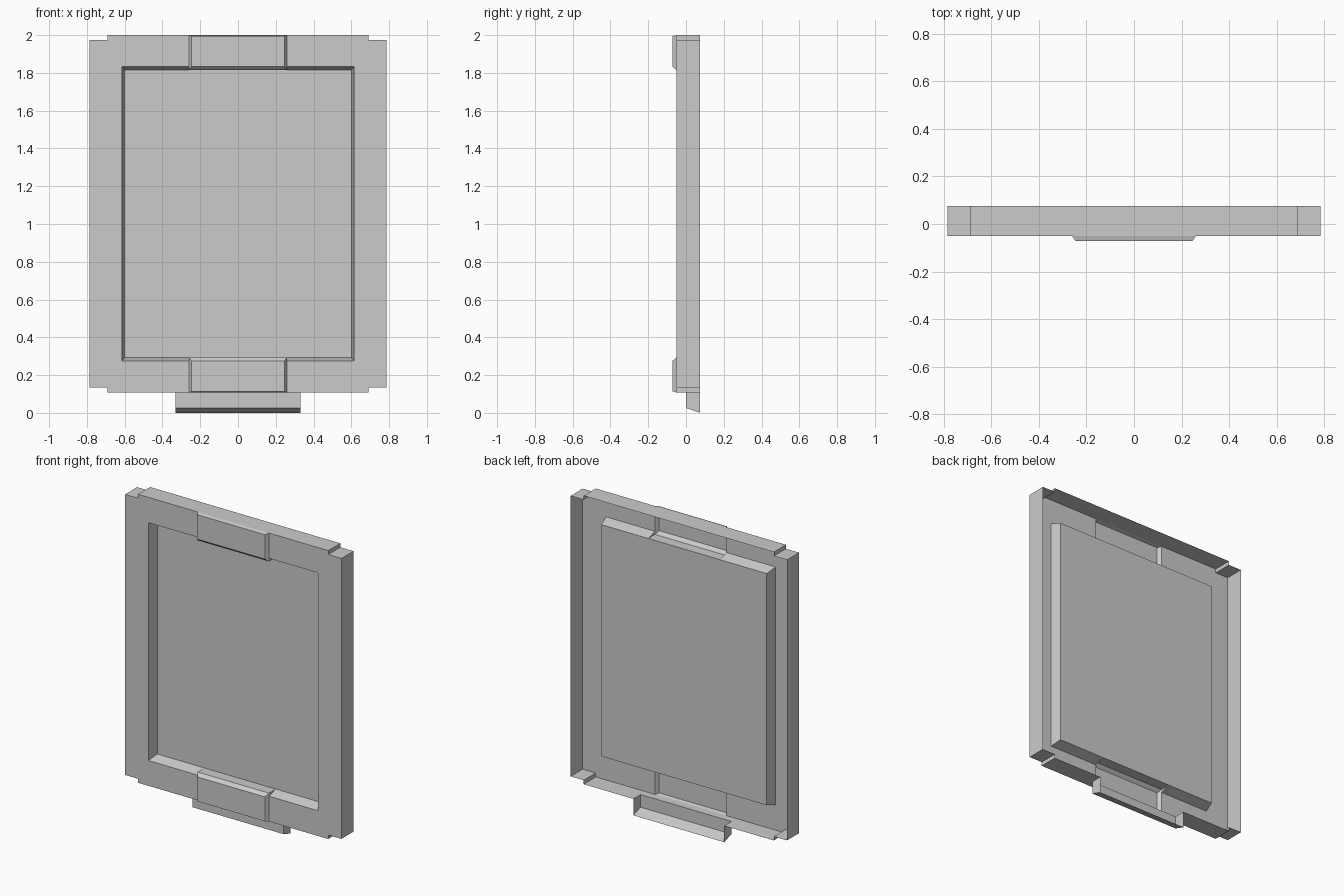
import bpy
import bmesh
from mathutils import Vector

cube = bpy.data.objects.get("Cube")
if cube:
    bpy.data.objects.remove(cube, do_unlink=True)

grey = bpy.data.materials.new("light_grey")
grey.use_nodes = True
COLOUR = (0.6, 0.6, 0.6, 1)
grey.diffuse_color = COLOUR
grey.node_tree.nodes["Principled BSDF"].inputs["Base Color"].default_value = COLOUR

MID = 1.054                          # height of the frame's centre
FRONT, BACK, PANEL, PAD, LATCH = -0.05, 0.075, 0.02, -0.0725, 0.0
TOP, SHOULDER, RIM, FLOOR = 0.946, 0.92, 0.78, 0.76   # heights from MID
SIDE, NOTCH, RIM_X, FLOOR_X = 0.785, 0.69, 0.615, 0.6
PAD_X, PAD_FACE, PAD_TOP = 0.26, 0.245, 0.94
LATCH_X, LIP = 0.33, 0.025
UP, DOWN, OUT, IN, FWD = (0, 0, 1), (0, 0, -1), (1, 0, 0), (-1, 0, 0), (0, -1, 0)


def sheet(name, faces, z=MID, mirror_z=True):
    """Open sheet from (outward direction, points), mirrored to both sides."""
    bm = bmesh.new()
    for direction, points in faces:
        face = bm.faces.new([bm.verts.new(p) for p in points])
        face.normal_update()
        if face.normal.dot(Vector(direction)) < 0:
            face.normal_flip()
    bmesh.ops.remove_doubles(bm, verts=bm.verts, dist=0.0005)
    mesh = bpy.data.meshes.new(name)
    bm.to_mesh(mesh)
    bm.free()
    mesh.materials.append(grey)
    obj = bpy.data.objects.new(name, mesh)
    obj.location.z = z
    bpy.context.collection.objects.link(obj)
    mirror = obj.modifiers.new("Mirror", 'MIRROR')
    mirror.use_axis = (True, False, mirror_z)
    return obj


def wall(a, b, y0=FRONT, y1=BACK):
    """Straight wall running in depth between two (x, z) points."""
    return [(a[0], y0, a[1]), (b[0], y0, b[1]), (b[0], y1, b[1]), (a[0], y1, a[1])]


# Frame: front border and outer side walls, one quarter
border = [(PAD_X, TOP), (NOTCH, TOP), (NOTCH, SHOULDER), (SIDE, SHOULDER),
          (SIDE, 0), (RIM_X, 0), (RIM_X, RIM), (PAD_X, RIM)]
sheet("frame", [
    (FWD, [(x, FRONT, z) for x, z in border]),
    (OUT, wall((NOTCH, TOP), (NOTCH, SHOULDER))),
    (UP, wall((NOTCH, SHOULDER), (SIDE, SHOULDER))),
    (OUT, wall((SIDE, SHOULDER), (SIDE, 0))),
])

# Sunken panel with sloping rim
sheet("sunken_panel", [
    (FWD, [(x, PANEL, z) for x, z in ((0, 0), (FLOOR_X, 0), (FLOOR_X, FLOOR), (0, FLOOR))]),
    (IN, [(RIM_X, FRONT, 0), (RIM_X, FRONT, RIM), (FLOOR_X, PANEL, FLOOR), (FLOOR_X, PANEL, 0)]),
    (DOWN, [(PAD_X, FRONT, RIM), (RIM_X, FRONT, RIM),
            (FLOOR_X, PANEL, FLOOR), (PAD_X, PANEL, FLOOR)]),
])

# Raised grip pads, hollow behind, at both ends
face_corner, base_corner = (PAD_FACE, PAD, RIM), (PAD_X, FRONT, FLOOR)
face_top, base_top = (PAD_FACE, PAD, PAD_TOP), (PAD_X, FRONT, TOP)
sheet("grip_pads", [
    (FWD, [(0, PAD, RIM), face_corner, face_top, (0, PAD, PAD_TOP)]),
    (OUT, [face_corner, base_corner, base_top, face_top]),
    (UP, [(0, PAD, PAD_TOP), face_top, base_top, (0, FRONT, TOP)]),
    (DOWN, [(0, PAD, RIM), face_corner, base_corner, (0, FRONT, FLOOR)]),
    (DOWN, wall((0, FLOOR), (PAD_X, FLOOR), FRONT, PANEL)),
    (OUT, [(PAD_X, FRONT, RIM), base_corner, (PAD_X, PANEL, FLOOR)]),
])

# End walls; the lower one is cut away behind the latch
sheet("top_wall", [(UP, wall((0, TOP), (NOTCH, TOP)))], mirror_z=False)
sheet("bottom_wall", [
    (DOWN, wall((LATCH_X, -TOP), (NOTCH, -TOP))),
    (DOWN, wall((0, -TOP), (LATCH_X, -TOP), FRONT, LATCH)),
], mirror_z=False)

# Latch tab below, open at the back
BASE = MID - TOP
sheet("latch_tab", [
    (FWD, [(0, LATCH, LIP), (LATCH_X, LATCH, LIP), (LATCH_X, LATCH, BASE), (0, LATCH, BASE)]),
    (OUT, [(LATCH_X, LATCH, LIP), (LATCH_X, BACK, 0), (LATCH_X, BACK, BASE), (LATCH_X, LATCH, BASE)]),
    (DOWN, [(0, LATCH, LIP), (LATCH_X, LATCH, LIP), (LATCH_X, BACK, 0), (0, BACK, 0)]),
], z=0, mirror_z=False)
